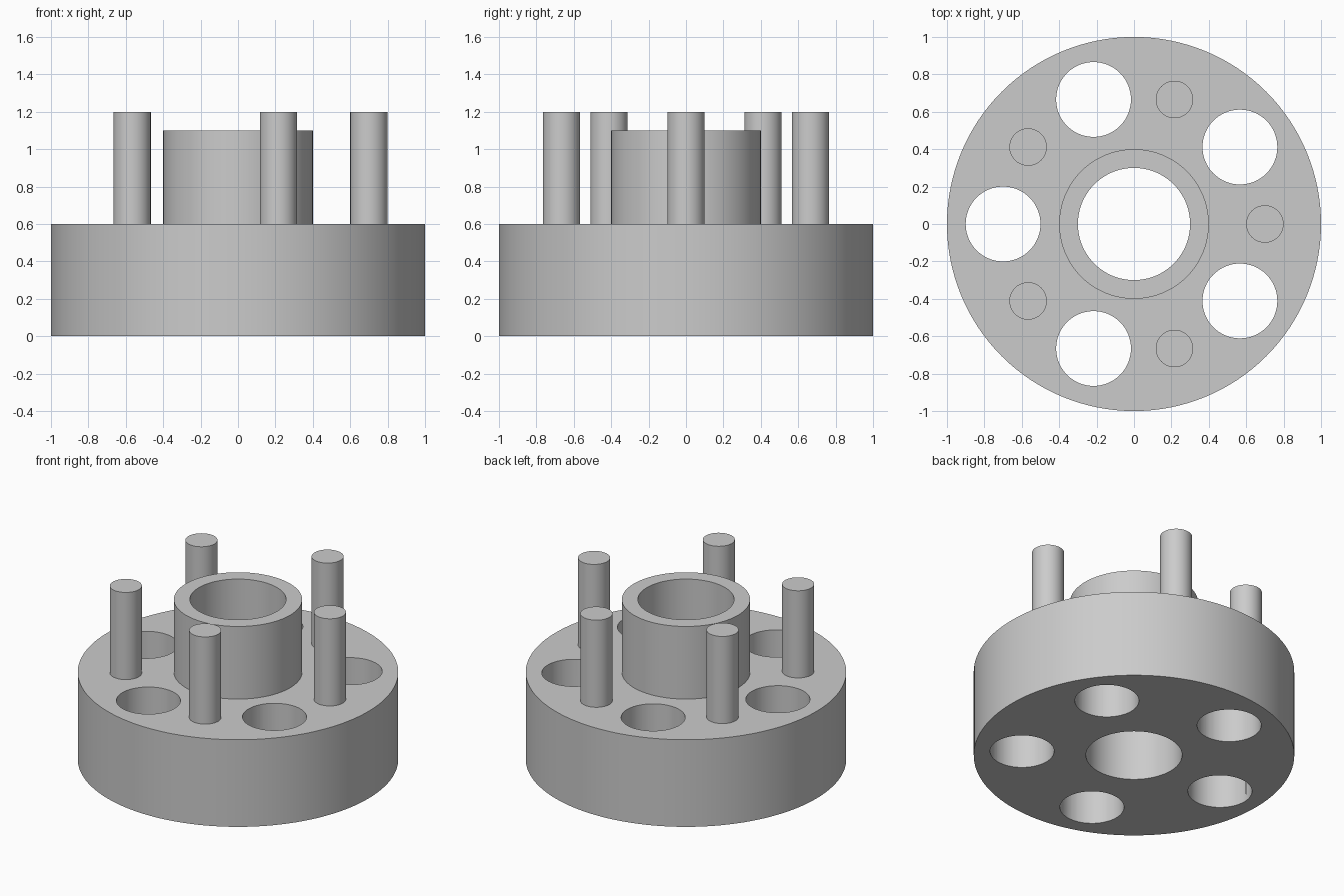
import bpy, bmesh, math

if "Cube" in bpy.data.objects:
    bpy.data.objects.remove(bpy.data.objects["Cube"])

RING = 0.7      # radius of the circle carrying pins and holes
COUNT = 5

grey = bpy.data.materials.new("plain grey")
grey.diffuse_color = (0.6, 0.6, 0.6, 1)
grey.use_nodes = True
grey.node_tree.nodes["Principled BSDF"].inputs["Base Color"].default_value = grey.diffuse_color


def lathe(name, profile, segments):
    """Revolve a closed (radius, height) profile around z."""
    bm = bmesh.new()
    rings = []
    for i in range(segments):
        a = 2 * math.pi * i / segments
        rings.append([bm.verts.new((r * math.cos(a), r * math.sin(a), z)) for r, z in profile])
    n = len(profile)
    for i in range(segments):
        a, b = rings[i], rings[(i + 1) % segments]
        for j in range(n):
            k = (j + 1) % n
            bm.faces.new((a[j], b[j], b[k], a[k]))
    bmesh.ops.recalc_face_normals(bm, faces=bm.faces)
    mesh = bpy.data.meshes.new(name)
    bm.to_mesh(mesh)
    bm.free()
    obj = bpy.data.objects.new(name, mesh)
    bpy.context.collection.objects.link(obj)
    mesh.materials.append(grey)
    return obj


def cylinder(name, radius, z0, z1, angle):
    """Upright cylinder on the ring at the given angle."""
    bpy.ops.mesh.primitive_cylinder_add(
        vertices=64, radius=radius, depth=z1 - z0,
        location=(RING * math.cos(angle), RING * math.sin(angle), (z0 + z1) / 2))
    obj = bpy.context.object
    obj.name = name
    obj.data.materials.append(grey)
    return obj


def smooth(obj):
    bpy.ops.object.select_all(action='DESELECT')
    obj.select_set(True)
    bpy.context.view_layer.objects.active = obj
    bpy.ops.object.shade_smooth_by_angle(angle=math.radians(30))


# Thick disc with a raised hub and a bore right through
body = lathe("flanged_hub", [(0.3, 0), (1, 0), (1, 0.6), (0.4, 0.6), (0.4, 1.1), (0.3, 1.1)], 128)

# Five through holes, cut between the pins
for i in range(COUNT):
    cutter = cylinder("hole_cutter", 0.2, -0.2, 0.8, math.pi + 2 * math.pi * i / COUNT)
    mod = body.modifiers.new("hole", 'BOOLEAN')
    mod.operation = 'DIFFERENCE'
    mod.solver = 'EXACT'
    mod.object = cutter
    bpy.context.view_layer.objects.active = body
    bpy.ops.object.modifier_apply(modifier=mod.name)
    bpy.data.objects.remove(cutter, do_unlink=True)
smooth(body)

# Five pins standing on the disc
for i in range(COUNT):
    smooth(cylinder(f"pin_{i + 1}", 0.1, 0.6, 1.2, 2 * math.pi * i / COUNT))
